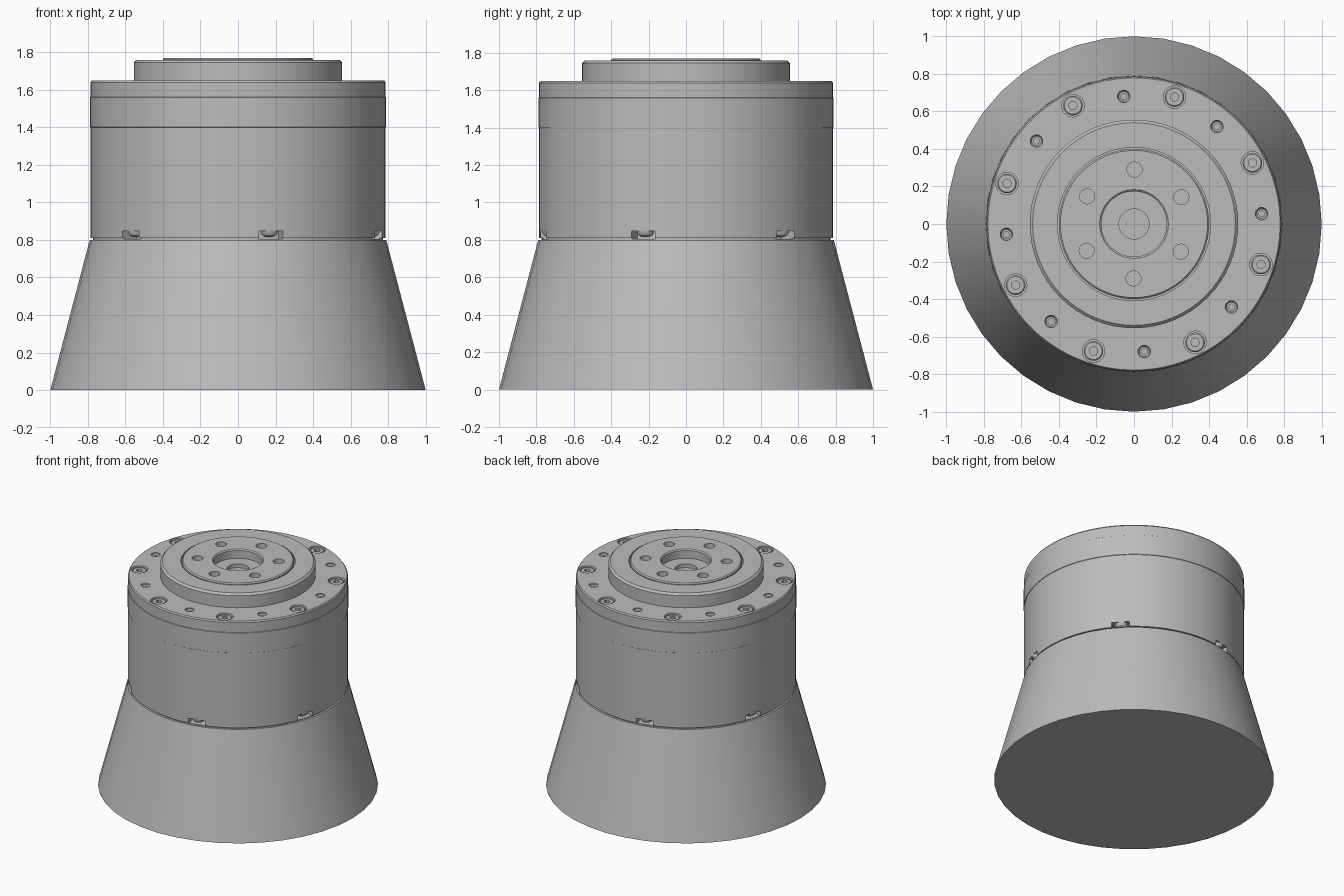
import bpy, bmesh, math
from mathutils import Matrix, Vector

default = bpy.data.objects.get("Cube")
if default:
    bpy.data.objects.remove(default, do_unlink=True)

# One machined metal colour
GREY = (0.5, 0.5, 0.5, 1.0)
metal = bpy.data.materials.new("machined_grey")
metal.use_nodes = True
metal.diffuse_color = GREY
metal.node_tree.nodes["Principled BSDF"].inputs["Base Color"].default_value = GREY


def revolve(bm, profile, steps, matrix=None):
    """Spin an (r, z) profile about the z axis, starting and ending on it."""
    part = bmesh.new()
    verts = [part.verts.new((r, 0, z)) for r, z in profile]
    edges = [part.edges.new(pair) for pair in zip(verts, verts[1:])]
    bmesh.ops.spin(part, geom=verts + edges, cent=(0, 0, 0), axis=(0, 0, 1),
                   angle=2 * math.pi, steps=steps, use_merge=False)
    bmesh.ops.remove_doubles(part, verts=part.verts, dist=0.0002)
    bmesh.ops.recalc_face_normals(part, faces=part.faces)
    if matrix:
        part.transform(matrix)
    temp = bpy.data.meshes.new("temp")
    part.to_mesh(temp)
    bm.from_mesh(temp)
    bpy.data.meshes.remove(temp)
    part.free()


def finish(name, bm):
    mesh = bpy.data.meshes.new(name)
    bm.to_mesh(mesh)
    bm.free()
    mesh.materials.append(metal)
    obj = bpy.data.objects.new(name, mesh)
    bpy.context.collection.objects.link(obj)
    return obj


def lathe(name, profile, steps):
    bm = bmesh.new()
    revolve(bm, profile, steps)
    return finish(name, bm)


def ring(name, profile, steps, count, radius, phase, turn=0):
    """A circular pattern of small revolved shapes."""
    bm = bmesh.new()
    for i in range(count):
        angle = math.radians(phase) + i * 2 * math.pi / count
        matrix = (Matrix.Rotation(angle, 4, 'Z')
                  @ Matrix.Translation(Vector((radius, 0, 0)))
                  @ Matrix.Rotation(math.radians(turn), 4, 'Z'))
        revolve(bm, profile, steps, matrix)
    return finish(name, bm)


def rod(radius, bottom, top):
    return [(0, bottom), (radius, bottom), (radius, top), (0, top)]


def cut(obj, cutter):
    """Subtract the cutter, bake the result and discard the cutter."""
    mod = obj.modifiers.new("cut", 'BOOLEAN')
    mod.operation = 'DIFFERENCE'
    mod.solver = 'EXACT'
    mod.object = cutter
    cutter.hide_render = True
    bpy.context.view_layer.update()
    graph = bpy.context.evaluated_depsgraph_get()
    mesh = bpy.data.meshes.new_from_object(obj.evaluated_get(graph))
    obj.modifiers.clear()
    obj.data = mesh
    bpy.data.objects.remove(cutter, do_unlink=True)


# Flared base
base = lathe("base_cone", [(0, 0), (1.0, 0), (0.79, 0.8), (0, 0.8)], 40)

# Motor housing with a seam at the bottom and shallow stepped bands
housing = lathe("housing", [
    (0, 0.8), (0.772, 0.8), (0.772, 0.81), (0.785, 0.81), (0.785, 1.40),
    (0.788, 1.402), (0.788, 1.56), (0.785, 1.562), (0.785, 1.64),
    (0.778, 1.65), (0, 1.65)], 96)

# Raised hub with a chamfered rim and a groove around the output flange
hub = lathe("hub", [
    (0, 1.62), (0.555, 1.62), (0.555, 1.745), (0.54, 1.76), (0.408, 1.76),
    (0.408, 1.72), (0, 1.72), ][:6] + [(0.3, 1.72), (0.3, 1.64), (0, 1.64)], 64)

# Output flange with a central bore and shaft hole
flange = lathe("output_flange", [
    (0, 1.63), (0.4, 1.63), (0.4, 1.762), (0.392, 1.77), (0.183, 1.77),
    (0.174, 1.762), (0.174, 1.70), (0.08, 1.70), (0.08, 1.67), (0, 1.67)], 64)

# Holes and pockets
BOLTS = dict(count=8, radius=0.71, phase=27.3)
PLUGS = dict(count=8, radius=0.682, phase=4.6)
SIDES = dict(count=6, radius=0.74, phase=-17)
cut(flange, ring("flange_holes", rod(0.04, 1.72, 1.8), 24, 6, 0.29, 29.5))
cut(housing, ring("bolt_pockets", rod(0.06, 1.6, 1.7), 32, **BOLTS))
cut(housing, ring("plug_holes", rod(0.033, 1.6, 1.7), 24, **PLUGS))
cut(housing, ring("side_notches", rod(0.092, 0.805, 0.848), 4, turn=45, **SIDES))

# Socket head bolts and set screws on the top rim
bolts = ring("rim_bolts", [(0, 1.59), (0.052, 1.59), (0.052, 1.637),
                           (0.046, 1.643), (0, 1.643)], 32, **BOLTS)
cut(bolts, ring("bolt_sockets", rod(0.024, 1.615, 1.7), 6, **BOLTS))
plugs = ring("rim_set_screws", [(0, 1.59), (0.033, 1.59), (0.033, 1.64),
                                (0.026, 1.63), (0, 1.63)], 24, **PLUGS)
cut(plugs, ring("plug_sockets", rod(0.017, 1.61, 1.7), 6, **PLUGS))

# Domed screw heads hanging in the side notches
dome = [(0, 0.814), (0.022, 0.817), (0.038, 0.826), (0.046, 0.84),
        (0.046, 0.86), (0, 0.86)]
side_screws = ring("side_screws", dome, 24, **SIDES)

# Smooth round walls, sharp machined edges
bpy.ops.object.select_all(action='DESELECT')
for obj in (base, housing, hub, flange, bolts, plugs, side_screws):
    obj.select_set(True)
    bpy.context.view_layer.objects.active = obj
bpy.ops.object.shade_smooth_by_angle(angle=math.radians(30))
